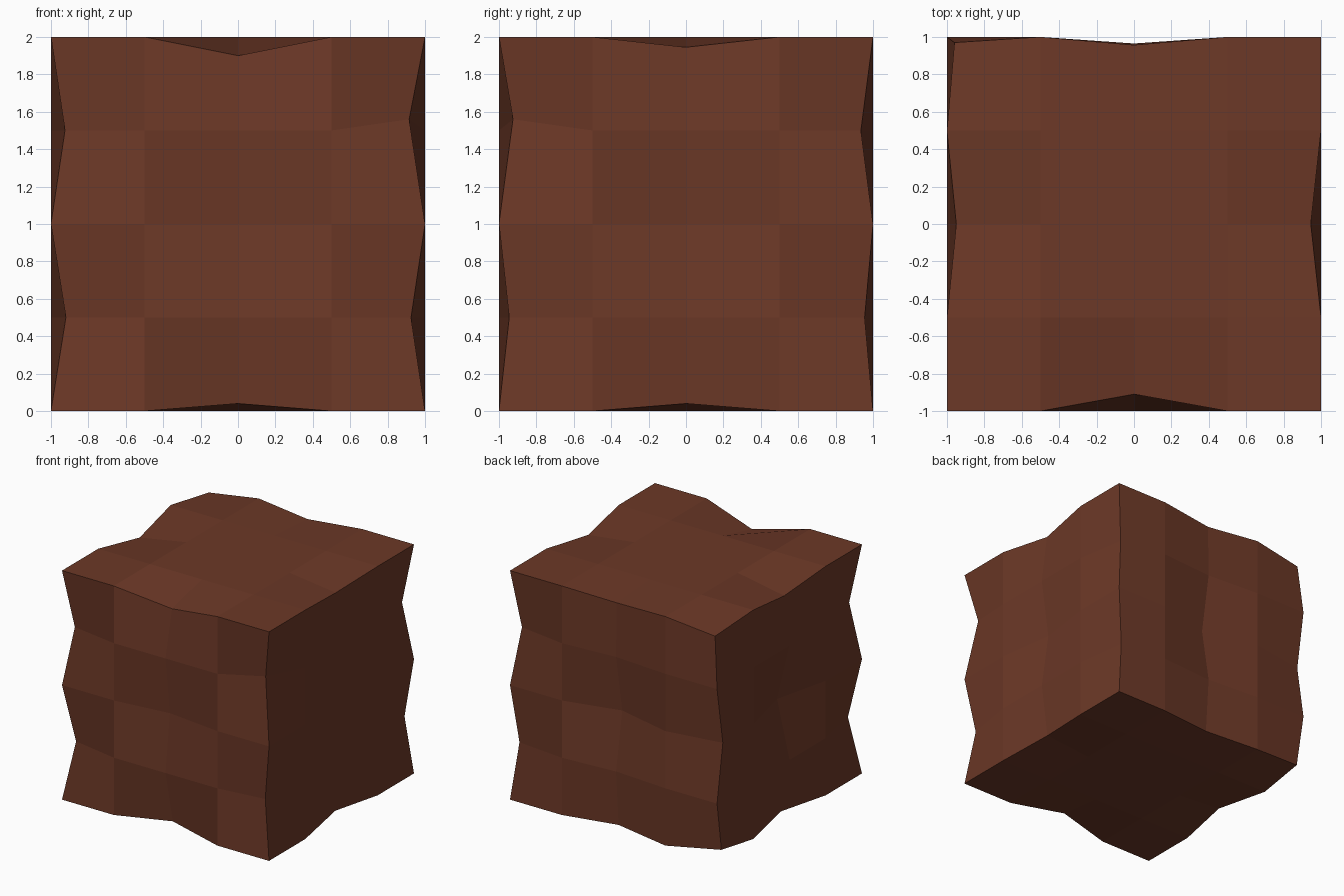
import bpy, bmesh
from mathutils import Vector

if "Cube" in bpy.data.objects:
    bpy.data.objects.remove(bpy.data.objects["Cube"])

# One earthy brown for the whole block
mat = bpy.data.materials.new("dark_brown")
mat.diffuse_color = (0.15, 0.04, 0.02, 1)
mat.use_nodes = True
mat.node_tree.nodes["Principled BSDF"].inputs["Base Color"].default_value = mat.diffuse_color

# Cube split into a 4 x 4 grid on each side, standing on z = 0
bm = bmesh.new()
bmesh.ops.create_cube(bm, size=2)
bmesh.ops.subdivide_edges(bm, edges=bm.edges[:], cuts=3, use_grid_fill=True)
bmesh.ops.translate(bm, verts=bm.verts[:], vec=(0, 0, 1))


def place(targets):
    """Move the grid vertex at each key to its dented position."""
    for key, pos in targets.items():
        for v in bm.verts:
            if (v.co - Vector(key)).length < 0.01:
                dented.append((v, Vector(pos)))


dented = []

# Dents along the upright corner edges
place({
    (-1, -1, 1.5): (-.925, -.93, 1.5), (-1, -1, .5): (-.92, -.92, .5),
    (1, -1, 1.5): (.915, -.925, 1.56), (1, -1, .5): (.925, -.945, .5),
    (1, 1, 1.5): (.93, .935, 1.5), (1, 1, .5): (.94, .955, .5),
    (-1, 1, 2): (-.96, .97, 1.94), (-1, 1, 1): (-1, .92, 1),
    (-1, 1, 0): (-.99, .925, .065),
})

# Dents in the middle of the top and bottom rims
place({
    (0, -1, 2): (0, -.91, 1.9), (0, -1, 0): (0, -.9, .04),
    (1, 0, 2): (.945, 0, 1.945), (1, 0, 0): (.94, 0, .04),
    (-1, 0, 2): (-.95, 0, 1.92), (-1, 0, 0): (-.92, 0, .03),
    (0, 1, 2): (0, .957, 1.97), (0, 1, 0): (0, .93, .02),
})

# Dents in the side centres
place({
    (0, -1, 1): (0, -.94, 1), (1, 0, 1): (.93, 0, 1),
    (-1, 0, 1): (-.88, 0, 1), (0, 1, 1): (0, .88, 1),
    (0, 1, 1.5): (0, .965, 1.5), (0, 1, .5): (0, .965, .5),
})

for v, pos in dented:
    v.co = pos
bmesh.ops.recalc_face_normals(bm, faces=bm.faces[:])

mesh = bpy.data.meshes.new("dented_block")
bm.to_mesh(mesh)
bm.free()
mesh.materials.append(mat)
block = bpy.data.objects.new("dented_block", mesh)
bpy.context.collection.objects.link(block)
